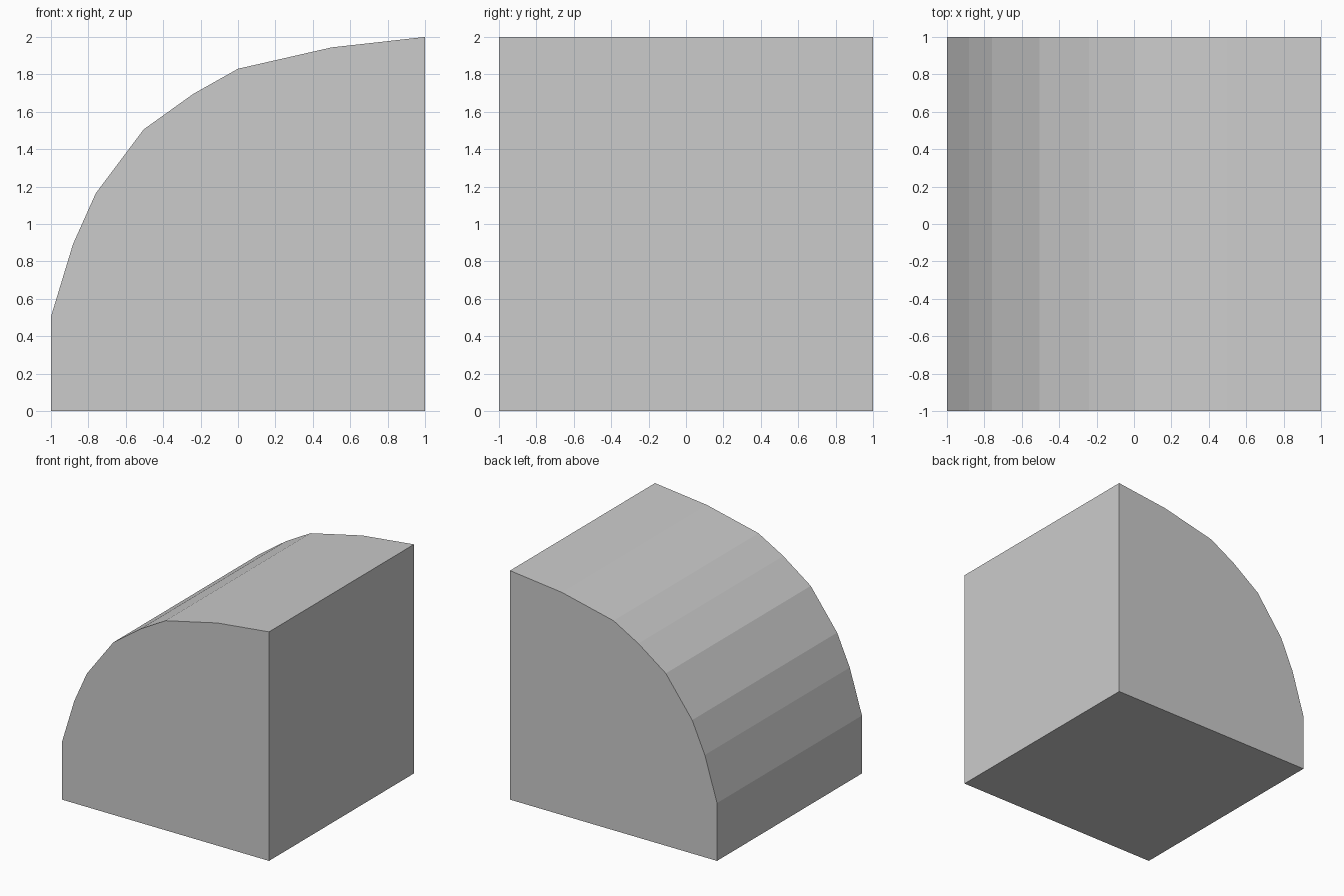
import bpy, bmesh

if "Cube" in bpy.data.objects:
    bpy.data.objects.remove(bpy.data.objects["Cube"])

# Side profile (x, z): flat base, upright back, faceted quarter-round
PROFILE = [(-1, 0), (1, 0), (1, 2), (0.5, 1.944), (0, 1.83), (-0.24, 1.695),
           (-0.505, 1.505), (-0.76, 1.165), (-0.882, 0.893), (-1, 0.505)]


def extrude_profile(name, profile, y0, y1):
    bm = bmesh.new()
    face = bm.faces.new([bm.verts.new((x, y0, z)) for x, z in profile])
    out = bmesh.ops.extrude_face_region(bm, geom=[face], use_keep_orig=True)
    verts = [g for g in out["geom"] if isinstance(g, bmesh.types.BMVert)]
    bmesh.ops.translate(bm, verts=verts, vec=(0, y1 - y0, 0))
    bmesh.ops.recalc_face_normals(bm, faces=bm.faces)
    mesh = bpy.data.meshes.new(name)
    bm.to_mesh(mesh)
    bm.free()
    obj = bpy.data.objects.new(name, mesh)
    bpy.context.collection.objects.link(obj)
    return obj


# Rounded block, flat shaded
extrude_profile("quarter_round_block", PROFILE, -1, 1)
